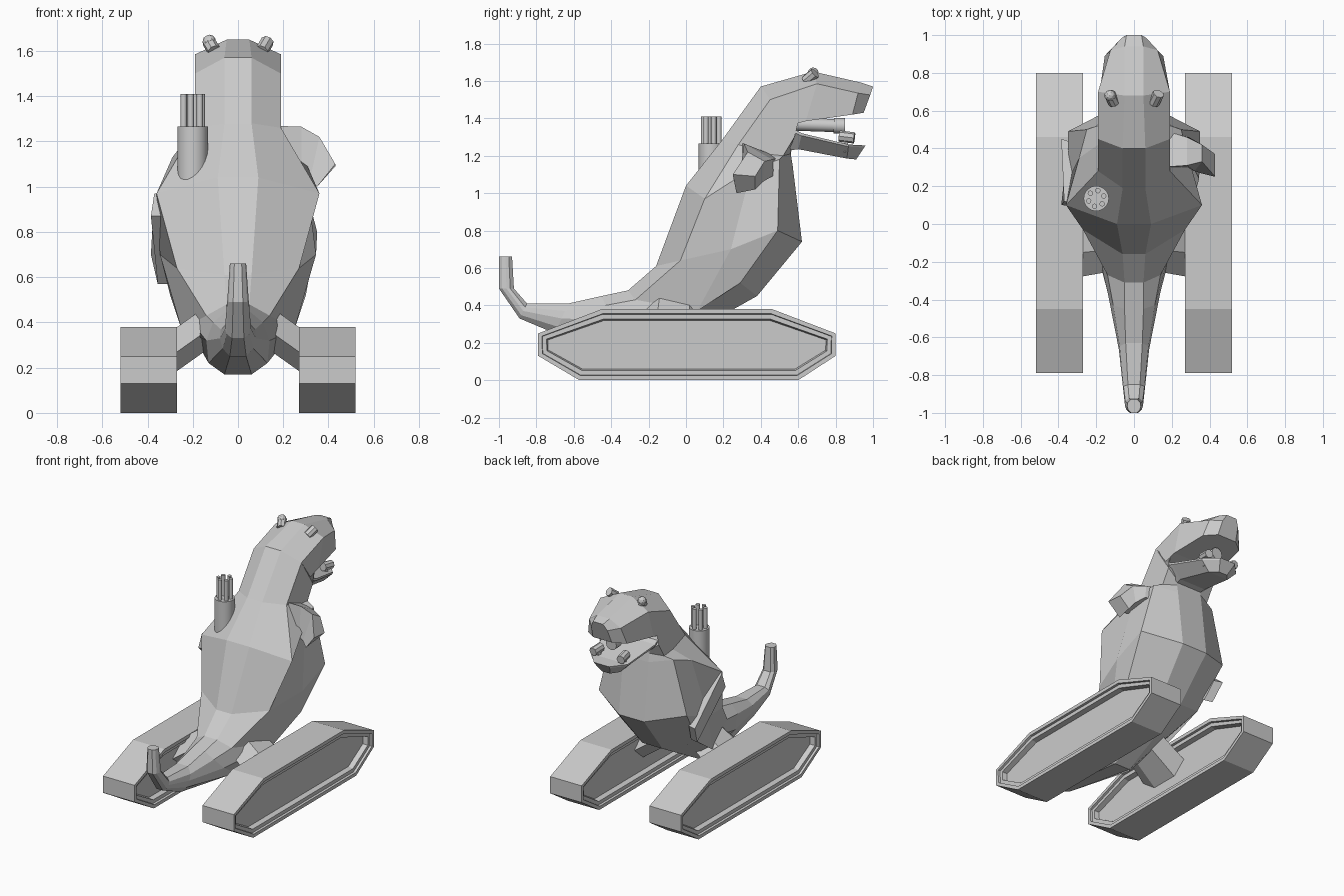
import bpy, bmesh, math
from mathutils import Vector

cube = bpy.data.objects.get("Cube")
if cube:
    bpy.data.objects.remove(cube, do_unlink=True)

grey = bpy.data.materials.new("plain_grey")
grey.use_nodes = True
grey.diffuse_color = (0.6, 0.6, 0.6, 1)
grey.node_tree.nodes["Principled BSDF"].inputs["Base Color"].default_value = (0.6, 0.6, 0.6, 1)


def finish(name, bm):
    bmesh.ops.recalc_face_normals(bm, faces=bm.faces)
    mesh = bpy.data.meshes.new(name)
    bm.to_mesh(mesh)
    bm.free()
    mesh.materials.append(grey)
    ob = bpy.data.objects.new(name, mesh)
    bpy.context.collection.objects.link(ob)
    return ob


def loft(name, rings):
    """Skin a list of equal point rings and cap both ends."""
    bm = bmesh.new()
    loops = [[bm.verts.new(p) for p in ring] for ring in rings]
    n = len(loops[0])
    for a, b in zip(loops, loops[1:]):
        for i in range(n):
            j = (i + 1) % n
            bm.faces.new((a[i], a[j], b[j], b[i]))
    bm.faces.new(loops[0])
    bm.faces.new(loops[-1])
    return finish(name, bm)


def mirrored(*half):
    """Closed ring from the left half of a section, listed top to bottom."""
    return list(half) + [(-x, y, z) for x, y, z in reversed(half)]


def section(top, bottom, width, profile):
    """Mirrored cross-section between a top and bottom point in the YZ plane."""
    t, b = Vector((0, *top)), Vector((0, *bottom))
    return mirrored(*[t.lerp(b, f) + Vector((w * width, 0, 0)) for f, w in profile])


def tube(name, start, end, r1, r2=None, sides=12):
    """Cylinder between two points."""
    start, end = Vector(start), Vector(end)
    turn = (end - start).to_track_quat('Z', 'Y')
    rings = []
    for centre, r in ((start, r1), (end, r2 or r1)):
        rings.append([centre + turn @ Vector((r * math.cos(a), r * math.sin(a), 0))
                      for a in (2 * math.pi * i / sides for i in range(sides))])
    ob = loft(name, rings)
    if sides > 8:
        for p in ob.data.polygons:
            p.use_smooth = len(p.vertices) == 4
        ob.data.set_sharp_from_angle(angle=math.radians(40))


# Tail, torso and neck in one faceted skin
tail_cut = [(0, .55), (.25, .95), (.5, 1), (.78, .85), (1, .45)]
loft("body", [
    section((-.93, .66), (-1, .66), .036, tail_cut),
    section((-.92, .49), (-1, .49), .048, tail_cut),
    section((-.85, .41), (-.89, .33), .058, tail_cut),
    section((-.63, .41), (-.70, .25), .08, tail_cut),
    mirrored((.05, -.45, .45), (.11, -.43, .4), (.14, -.36, .32), (.13, -.2, .22), (.06, -.12, .17)),
    mirrored((.05, -.31, .48), (.14, -.27, .43), (.25, .06, .37), (.3, .29, .52), (.08, .38, .45)),
    mirrored((.06, -.16, .61), (.27, -.03, .64), (.345, .24, .70), (.35, .49, .80), (.1, .62, .74)),
    mirrored((.09, 0, 1.04), (.36, .1, .97), (.29, .35, 1.13), (.25, .5, 1.18), (.1, .57, 1.15)),
    mirrored((.06, .19, 1.28), (.19, .28, 1.26), (.19, .42, 1.21), (.19, .52, 1.2), (.1, .56, 1.21)),
    mirrored((.06, .4, 1.57), (.19, .45, 1.5), (.19, .6, 1.38), (.19, .58, 1.3), (.1, .56, 1.25)),
])

# Upper head and snout
loft("upper_head", [
    mirrored((.06, .4, 1.57), (.19, .45, 1.5), (.19, .55, 1.36)),
    mirrored((.05, .68, 1.65), (.19, .7, 1.585), (.19, .64, 1.385)),
    mirrored((.05, .94, 1.59), (.125, .92, 1.535), (.155, .89, 1.42)),
    mirrored((.04, 1, 1.57), (.065, .985, 1.525), (.075, .95, 1.43)),
])

# Lower jaw
jaw_cut = [(0, 1), (.15, 1), (1, .55)]
loft("lower_jaw", [
    section((.5, 1.38), (.5, 1.22), .17, jaw_cut),
    section((.62, 1.32), (.6, 1.235), .19, jaw_cut),
    section((.87, 1.26), (.86, 1.185), .145, jaw_cut),
    section((.96, 1.255), (.91, 1.18), .06, jaw_cut),
])

# Mouth gun and the short guns on the jaw
tube("mouth_gun", (0, .55, 1.37), (0, .83, 1.36), .035)
tube("mouth_gun_muzzle", (0, .79, 1.361), (0, .85, 1.359), .042)
for side in (-1, 1):
    tube("jaw_gun", (side * .1, .82, 1.305), (side * .11, .9, 1.295), .03, sides=8)
    tube("jaw_gun_post", (side * .1, .85, 1.22), (side * .1, .85, 1.3), .02, sides=6)

# Eye pods
for side in (-1, 1):
    tube("eye_pod", (side * .105, .64, 1.6), (side * .13, .69, 1.642), .03, sides=8)
bm = bmesh.new()
bmesh.ops.create_icosphere(bm, subdivisions=2, radius=.03)
bmesh.ops.translate(bm, verts=bm.verts, vec=(-.127, .68, 1.642))
finish("eye_dome", bm)

# Rotary gun on the back
gun_x, gun_y = -.2, .135
tube("gun_housing", (gun_x, gun_y, 1), (gun_x, gun_y, 1.265), .067, sides=20)
for i in range(6):
    a = math.pi * (i + .3) / 3
    x, y = gun_x + .042 * math.cos(a), gun_y + .042 * math.sin(a)
    tube("gun_barrel", (x, y, 1.2), (x, y, 1.41), .014)

# Armoured shoulder and stub arm
loft("shoulder", [
    [(.14, .28, 1.08), (.14, .50, 1.10), (.14, .50, 1.19), (.14, .30, 1.27)],
    [(.28, .30, 1.04), (.29, .46, 1.09), (.28, .46, 1.18), (.28, .31, 1.265)],
    [(.32, .28, 1.04), (.33, .41, 1.06), (.36, .42, 1.17), (.36, .33, 1.22)],
    [(.35, .27, 1.0), (.355, .37, 1.02), (.43, .37, 1.09), (.43, .25, 1.1)],
])

# Slanting side hatch, hugging the flank
hatch = [(-.37, .12, .97), (-.385, .1, .87), (-.355, .38, .57), (-.385, .45, .7)]
loft("side_hatch", [[(x + .06, y * .96, z) for x, y, z in hatch], hatch])

# Tracks with rimmed, recessed sides, and the struts holding them
track_side = [(-.79, .25), (-.45, .38), (.46, .38), (.8, .25),
              (.8, .13), (.6, 0), (-.57, 0), (-.79, .13)]
for side, label in ((-1, "right"), (1, "left")):
    bm = bmesh.new()
    verts = [bm.verts.new((side * .27, y, z)) for y, z in track_side]
    face = bm.faces.new(verts)
    ext = bmesh.ops.extrude_face_region(bm, geom=[face], use_keep_orig=True)
    bmesh.ops.translate(bm, vec=(side * .25, 0, 0),
                        verts=[v for v in ext["geom"] if isinstance(v, bmesh.types.BMVert)])
    bmesh.ops.recalc_face_normals(bm, faces=bm.faces)
    walls = [f for f in bm.faces if abs(f.normal.x) > .9]
    for f in walls:
        for thickness, depth in ((.025, 0), (.003, -.015), (.026, 0), (.008, -.035)):
            bmesh.ops.inset_region(bm, faces=[f], thickness=thickness, depth=depth)
    finish(label + "_track", bm)

    hexagon = [(-.16, .09), (.02, .09), (.13, 0), (.03, -.07), (-.17, -.07), (-.29, 0)]
    loft(label + "_strut", [
        [(side * (x + z * .3), y * taper, zc + z) for y, z in hexagon]
        for x, zc, taper in ((.10, .39, .85), (.34, .22, 1))])
